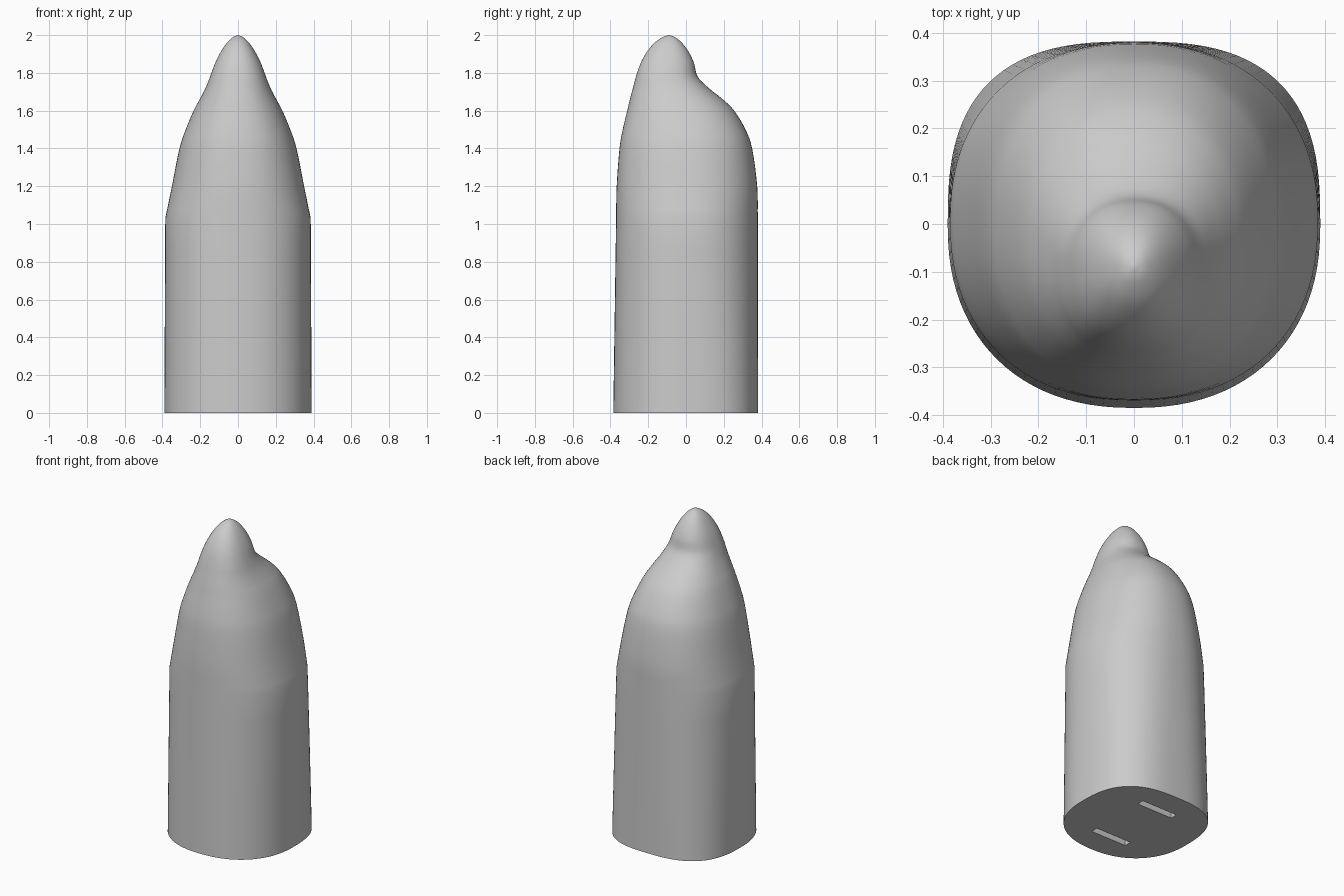
import bpy, bmesh, math
from mathutils import Vector

cube = bpy.data.objects.get("Cube")
if cube:
    bpy.data.objects.remove(cube, do_unlink=True)

grey = bpy.data.materials.new("plain grey")
grey.use_nodes = True
colour = (0.6, 0.6, 0.6, 1)
grey.diffuse_color = colour
grey.node_tree.nodes["Principled BSDF"].inputs["Base Color"].default_value = colour

SIDES = 96
SHAFT_TOP = 1.03

# Upper profile: height, half width, front edge, back edge
profile = [Vector(p) for p in (
    (1.03, .385, -.37, .38), (1.2, .35, -.367, .377), (1.4, .31, -.352, .35),
    (1.5, .277, -.335, .315), (1.6, .235, -.311, .255), (1.66, .203, -.297, .195),
    (1.72, .172, -.281, .12), (1.78, .148, -.265, .062), (1.85, .122, -.241, .043),
    (1.91, .092, -.208, .015), (1.96, .058, -.166, -.022), (1.99, .026, -.122, -.06),
    (2, 0, -.09, -.09))]


def spline(points, steps):
    """Smooth curve through all the points."""
    out = []
    for i in range(len(points) - 1):
        b, c = points[i], points[i + 1]
        a = points[i - 1] if i else b * 2 - c
        d = points[i + 2] if i + 2 < len(points) else c * 2 - b
        for k in range(steps):
            t = k / steps
            out.append((b * 2 + (c - a) * t + (a * 2 - b * 5 + c * 4 - d) * t**2
                        + (b * 3 - a - c * 3 + d) * t**3) / 2)
    return out


def section(bm, row):
    """Rounded cross-section; the back is squarer near the base."""
    z, half, front, back = row
    mid, depth = (front + back) / 2, (back - front) / 2
    ring = []
    for i in range(SIDES):
        angle = math.tau * i / SIDES
        c, s = math.cos(angle), math.sin(angle)
        n = 2.25
        if s > 0:
            n += 0.5 * max(0, 1 - z / SHAFT_TOP)
        x = math.copysign(abs(c) ** (2 / n), c) * half
        y = math.copysign(abs(s) ** (2 / n), s) * depth
        ring.append(bm.verts.new((x, mid + y, z)))
    return ring


# Body: straight shaft, shoulder and off-centre tip
base = Vector((0, .39, -.385, .382))
rows = [base.lerp(profile[0], k / 6) for k in range(6)] + spline(profile, 4)
bm = bmesh.new()
rings = [section(bm, row) for row in rows]
for low, high in zip(rings, rings[1:]):
    for i in range(SIDES):
        j = (i + 1) % SIDES
        bm.faces.new((low[i], low[j], high[j], high[i]))
bm.faces.new(rings[0][::-1])
apex = bm.verts.new((0, -.09, 2))
for i in range(SIDES):
    bm.faces.new((rings[-1][i], rings[-1][(i + 1) % SIDES], apex))
bmesh.ops.recalc_face_normals(bm, faces=bm.faces)
mesh = bpy.data.meshes.new("body")
bm.to_mesh(mesh)
bm.free()
body = bpy.data.objects.new("body", mesh)
bpy.context.collection.objects.link(body)
mesh.materials.append(grey)
bpy.context.view_layer.objects.active = body

# Two slots in the underside
for side in (-1, 1):
    bpy.ops.mesh.primitive_cube_add(size=1, location=(0, side * 0.205, 0))
    cutter = bpy.context.object
    cutter.name = "slot_cutter"
    cutter.scale = (0.25, 0.045, 0.2)
    cutter.hide_render = True
    cutter.data.materials.append(grey)
    bpy.context.view_layer.objects.active = body
    cut = body.modifiers.new("slot", 'BOOLEAN')
    cut.operation = 'DIFFERENCE'
    cut.object = cutter
    bpy.ops.object.modifier_apply(modifier=cut.name)
    bpy.data.objects.remove(cutter, do_unlink=True)

bpy.ops.object.select_all(action='DESELECT')
body.select_set(True)
bpy.context.view_layer.objects.active = body
bpy.ops.object.shade_smooth_by_angle(angle=math.radians(35))
